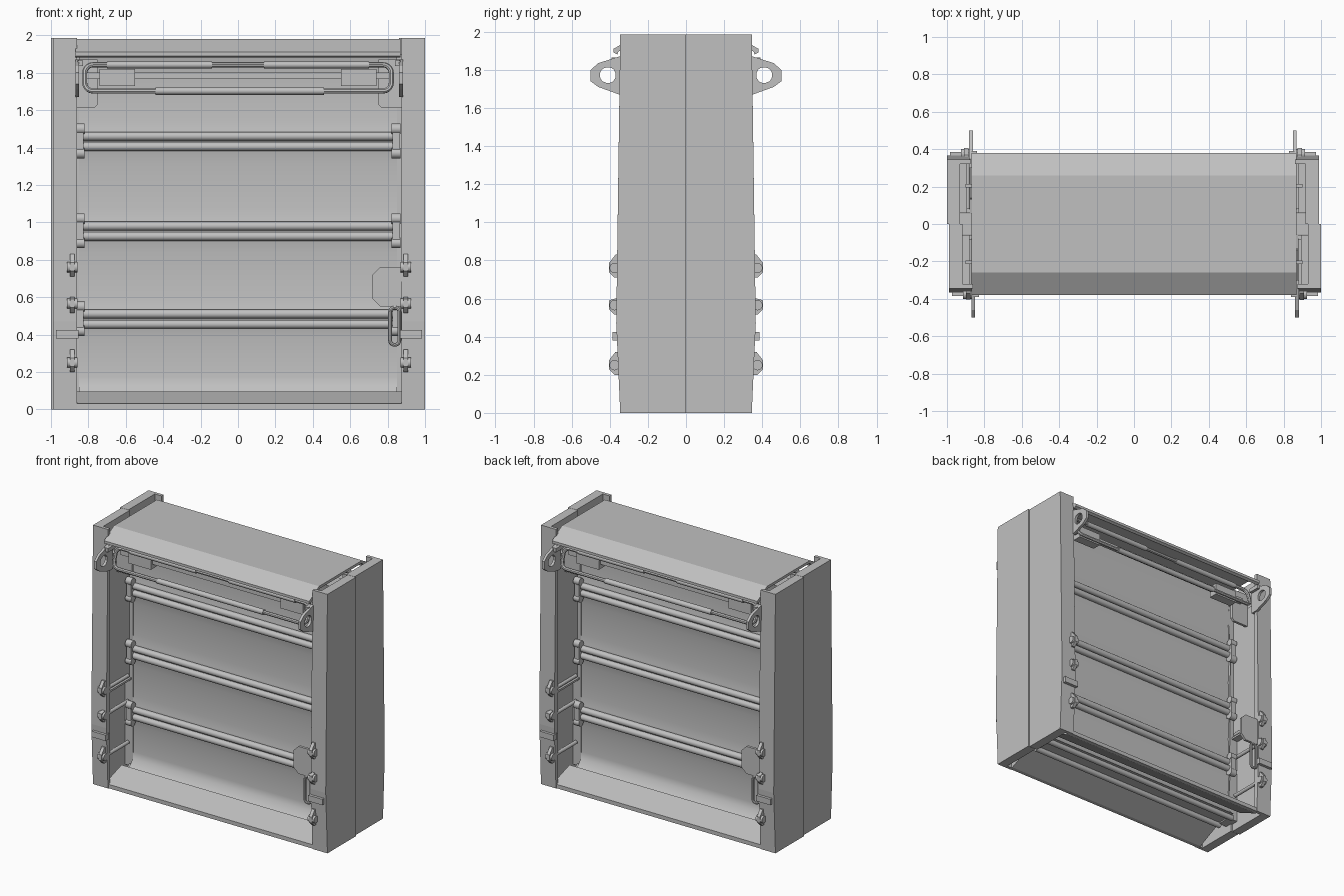
import bpy, bmesh, math
from mathutils import Matrix, Vector

if "Cube" in bpy.data.objects:
    bpy.data.objects.remove(bpy.data.objects["Cube"])

mat = bpy.data.materials.new("steel_grey")
mat.diffuse_color = (0.53, 0.53, 0.53, 1)
mat.use_nodes = True
mat.node_tree.nodes["Principled BSDF"].inputs["Base Color"].default_value = mat.diffuse_color

ONE = [Matrix()]
ROT = [Matrix(), Matrix.Rotation(math.pi, 4, 'Z')]
MX = [Matrix(), Matrix.Scale(-1, 4, (1, 0, 0))]
MY = [Matrix(), Matrix.Scale(-1, 4, (0, 1, 0))]
QUAD = [a @ b for a in MX for b in MY]
# pillar halves: the second half on each side sits slightly further in
STEP = [r @ m for r in ROT for m in (MY[1], Matrix.Translation((-0.012, 0, 0)))]


def emit(name, bm, copies, smooth=False):
    """Join the given copies of a bmesh into one object."""
    src = bpy.data.meshes.new("tmp")
    bm.to_mesh(src)
    bm.free()
    out = bmesh.new()
    for m in copies:
        me = src.copy()
        me.transform(m)
        out.from_mesh(me)
        bpy.data.meshes.remove(me)
    bpy.data.meshes.remove(src)
    bmesh.ops.recalc_face_normals(out, faces=out.faces)
    mesh = bpy.data.meshes.new(name)
    out.to_mesh(mesh)
    out.free()
    mesh.materials.append(mat)
    ob = bpy.data.objects.new(name, mesh)
    bpy.context.collection.objects.link(ob)
    if smooth:
        bpy.ops.object.select_all(action='DESELECT')
        ob.select_set(True)
        bpy.context.view_layer.objects.active = ob
        bpy.ops.object.shade_smooth_by_angle(angle=math.radians(40))
    return ob


def prism(name, pts, lo, hi, copies=ONE, axis='x', smooth=False):
    """Extrude a closed profile: (y,z) along x, or (x,z) along y."""
    bm = bmesh.new()
    put = (lambda p, t: (t, p[0], p[1])) if axis == 'x' else (lambda p, t: (p[0], t, p[1]))
    a = [bm.verts.new(put(p, lo)) for p in pts]
    b = [bm.verts.new(put(p, hi)) for p in pts]
    n = len(pts)
    caps = [bm.faces.new(a), bm.faces.new(b[::-1])]
    for i in range(n):
        bm.faces.new((a[i], b[i], b[(i + 1) % n], a[(i + 1) % n]))
    bmesh.ops.triangulate(bm, faces=caps)
    return emit(name, bm, copies, smooth)


def eye_plate(name, pts, cy, cz, r, lo, hi, copies):
    """Plate in the yz plane with a round hole."""
    outer = []
    for p, q in zip(pts, pts[1:] + pts[:1]):
        outer += [((p[0] * (3 - k) + q[0] * k) / 3, (p[1] * (3 - k) + q[1] * k) / 3)
                  for k in range(3)]
    hole = []
    for y, z in outer:
        t = math.atan2(z - cz, y - cy)
        hole.append((cy + r * math.cos(t), cz + r * math.sin(t)))
    bm = bmesh.new()
    rings = [[bm.verts.new((x, *p)) for p in ring]
             for x, ring in ((lo, outer), (hi, outer), (hi, hole), (lo, hole))]
    n = len(outer)
    for k in range(4):
        a, b = rings[k], rings[(k + 1) % 4]
        for i in range(n):
            j = (i + 1) % n
            bm.faces.new((a[i], a[j], b[j], b[i]))
    return emit(name, bm, copies)


def box(name, x0, x1, y0, y1, z0, z1, copies=ONE):
    return prism(name, [(y0, z0), (y1, z0), (y1, z1), (y0, z1)], x0, x1, copies)


def rod(name, p, q, r, copies=ONE, seg=14):
    p, q = Vector(p), Vector(q)
    d = q - p
    m = Matrix.Translation((p + q) / 2) @ d.to_track_quat('Z', 'Y').to_matrix().to_4x4()
    bm = bmesh.new()
    bmesh.ops.create_cone(bm, cap_ends=True, segments=seg, radius1=r, radius2=r,
                          depth=d.length, matrix=m)
    return emit(name, bm, copies, True)


def loop(name, cx, hx, cz, hz, r, corner, depth, copies):
    """Rounded rectangular wire ring; depth(z) gives its y position."""
    cu = bpy.data.curves.new("tmp", 'CURVE')
    cu.dimensions, cu.bevel_depth, cu.bevel_resolution = '3D', r, 2
    pts = []
    for k, (sx, sz) in enumerate(((1, 1), (-1, 1), (-1, -1), (1, -1))):
        for j in range(6):
            t = math.radians(90 * k + 18 * j)
            z = cz + sz * (hz - corner) + corner * math.sin(t)
            pts.append((cx + sx * (hx - corner) + corner * math.cos(t), depth(z), z))
    sp = cu.splines.new('POLY')
    sp.points.add(len(pts) - 1)
    for q, p in zip(sp.points, pts):
        q.co = (*p, 1)
    sp.use_cyclic_u = True
    ob = bpy.data.objects.new("tmp", cu)
    me = bpy.data.meshes.new_from_object(ob)
    bm = bmesh.new()
    bm.from_mesh(me)
    bpy.data.objects.remove(ob)
    bpy.data.curves.remove(cu)
    bpy.data.meshes.remove(me)
    emit(name, bm, copies, True)


# side pillars: outer wall in two halves with flanges and an inner liner
edge = [(0.345, 0), (0.366, 0.47), (0.36, 0.9), (0.345, 1.985)]
prism("pillar_wall", [(0.001, 0)] + edge + [(0.001, 1.985)], 0.93, 1.0, STEP)
prism("pillar_flange", edge + [(y - 0.025, z) for y, z in edge[::-1]], 0.873, 0.94, STEP)
box("pillar_liner", 0.892, 0.935, 0.06, 0.325, 0.74, 1.76, STEP)
box("pillar_shelf", 0.875, 0.94, 0.06, 0.34, 0.725, 0.74, STEP)

# roof cover: folded sheet with sloping eaves
half = [(0.26, 1.98), (0.38, 1.91), (0.38, 1.89), (0.36, 1.88)]
inner = [(0.355, 1.895), (0.25, 1.96)]
ring = half + inner
prism("roof_cover", ring + [(-y, z) for y, z in ring[::-1]], -0.87, 0.87)

# bottom sills sloping inward
prism("bottom_sill", [(-0.34, 0), (-0.34, 0.03), (-0.14, 0.095), (-0.13, 0.085), (-0.31, 0.0)],
      -0.89, 0.89, MY)
rod("bottom_rail", (-0.87, 0.07, 0.06), (0.87, 0.07, 0.06), 0.022, MY)

# central curtain, slightly drawn in between the rod pairs
LEVELS = [0.485, 0.955, 1.435]
knots = [0.07] + LEVELS + [1.90]
side = []
for a, b in zip(knots, knots[1:]):
    side += [(0.075 - 0.025 * math.sin(math.pi * i / 8) ** 0.5, a + (b - a) * i / 8)
             for i in range(8)]
side[0] = (0.11, knots[0])
side.append((0.075, 1.90))
prism("curtain", side + [(-y, z) for y, z in side[::-1]], -0.85, 0.85, smooth=True)
box("curtain_end", 0.85, 0.935, -0.055, 0.055, 0.06, 1.9, MX)

# rod pairs with end clamps
RY = -0.078
for i, z in enumerate(LEVELS):
    rod(f"upper_rod_{i}", (-0.85, RY, z + 0.025), (0.85, RY, z + 0.025), 0.024, MY)
    rod(f"lower_rod_{i}", (-0.85, RY, z - 0.03), (0.85, RY, z - 0.03), 0.024, MY)
    box(f"rod_clamp_{i}", 0.825, 0.865, RY - 0.04, RY + 0.06, z - 0.07, z + 0.06, QUAD)
    for s in (-1, 1):
        rod(f"clamp_knob_{i}_{s}", (0.82, RY - 0.02, z + s * 0.065),
            (0.87, RY - 0.02, z + s * 0.065), 0.028, QUAD)

# lifting lugs: eye plates with a round hole
lug = [(0.30, 1.87), (0.35, 1.87), (0.46, 1.835), (0.50, 1.80), (0.50, 1.74),
       (0.46, 1.71), (0.35, 1.67), (0.30, 1.67)]
eye_plate("lifting_lug", lug, 0.41, 1.772, 0.042, 0.862, 0.882, STEP)
box("lug_foot", 0.84, 0.87, 0.30, 0.39, 1.835, 1.865, STEP)

# long handle ring with grip sleeves, hung under the roof
tilt = lambda z: -0.32 + (z - 1.77) * 0.3
loop("handle_ring", 0, 0.82, 1.772, 0.07, 0.014, 0.045, tilt, ROT)
rod("lower_grip", (-0.44, tilt(1.702), 1.702), (0.46, tilt(1.702), 1.702), 0.02, ROT)
rod("upper_grip", (0.14, tilt(1.842), 1.842), (0.70, tilt(1.842), 1.842), 0.019, ROT)
rod("upper_grip_left", (-0.70, tilt(1.842), 1.842), (-0.14, tilt(1.842), 1.842), 0.019, ROT)
box("handle_bar", -0.82, 0.82, -0.25, -0.22, 1.765, 1.80, MY)
box("handle_block", 0.55, 0.74, -0.27, -0.20, 1.73, 1.82, QUAD)
prism("handle_bracket", [(0.75, 1.63), (0.77, 1.61), (0.90, 1.61), (0.90, 1.87), (0.75, 1.87)],
      -0.215, -0.195, QUAD, 'y')

# latches on the pillar flanges
for i, z in enumerate((0.76, 0.565, 0.25)):
    h = 0.07 if i != 1 else 0.035
    prism(f"latch_{i}", [(0.33, z + h), (0.37, z + h), (0.405, z + 0.025), (0.405, z - 0.02),
                         (0.375, z - 0.05), (0.33, z - 0.05)], 0.885, 0.91, STEP)
    rod(f"latch_bolt_{i}", (0.87, 0.375, z), (0.925, 0.375, z), 0.027, STEP)
    rod(f"latch_shaft_{i}", (0.89, 0.08, z), (0.89, 0.37, z), 0.014, STEP)

# flange straps
box("flange_strap", 0.865, 0.985, 0.345, 0.385, 0.38, 0.425, STEP)

# lock plate and hanging hook, one on each face
prism("lock_plate", [(0.76, 0.55), (0.88, 0.55), (0.88, 0.76), (0.76, 0.76), (0.72, 0.72),
                     (0.72, 0.59)], -0.355, -0.335, ROT, 'y')
loop("hook_ring", 0.838, 0.025, 0.445, 0.10, 0.010, 0.024, lambda z: -0.35, ROT)
